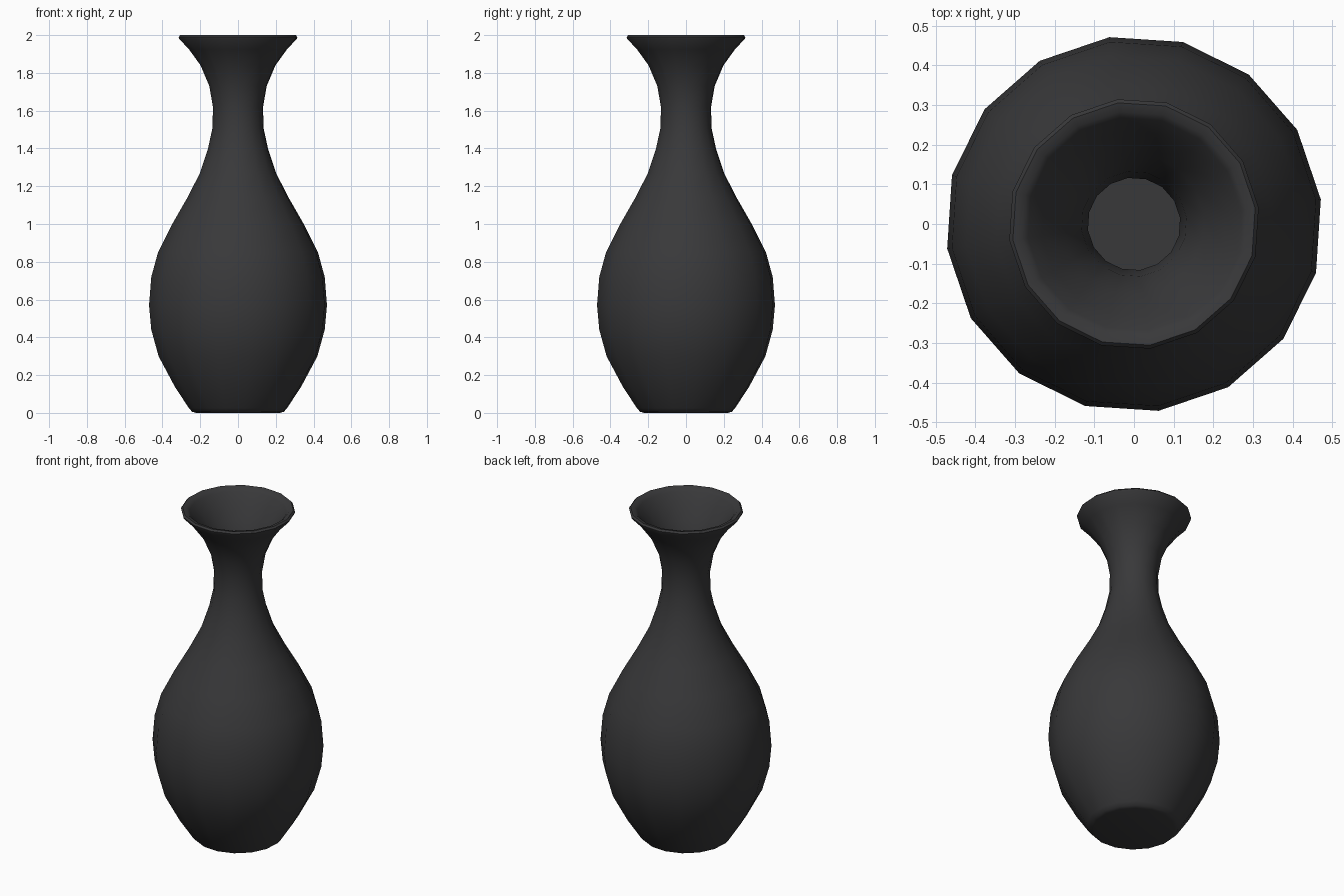
import bpy, bmesh
from math import cos, sin, radians, tau

if "Cube" in bpy.data.objects:
    bpy.data.objects.remove(bpy.data.objects["Cube"])

SIDES = 16
TURN = radians(7.5)

# Outer profile from foot to rim as (radius, height)
outer = [(0.225, 0.0), (0.245, 0.006), (0.262, 0.025), (0.338, 0.14), (0.424, 0.30),
         (0.463, 0.44), (0.475, 0.57), (0.463, 0.72), (0.427, 0.85), (0.351, 1.0),
         (0.27, 1.14), (0.203, 1.27), (0.16, 1.40), (0.136, 1.51), (0.134, 1.62),
         (0.153, 1.73), (0.20, 1.84), (0.262, 1.925), (0.314, 1.98)]
# Rounded lip
lip = [(0.317, 1.99), (0.308, 2.0), (0.285, 1.995), (0.27, 1.98)]
# Inner wall, from throat down to the floor
inner = [(0.235, 1.93), (0.178, 1.84), (0.133, 1.73), (0.117, 1.62), (0.118, 1.51),
         (0.14, 1.40), (0.182, 1.27), (0.248, 1.13), (0.329, 0.99), (0.404, 0.84),
         (0.44, 0.71), (0.45, 0.57), (0.44, 0.45), (0.402, 0.31), (0.318, 0.15),
         (0.24, 0.03)]

bm = bmesh.new()
rings = []
for r, z in outer + lip + inner:
    angles = [TURN + tau * i / SIDES for i in range(SIDES)]
    rings.append([bm.verts.new((r * cos(a), r * sin(a), z)) for a in angles])

# Walls between neighbouring rings
for a, b in zip(rings, rings[1:]):
    for i in range(SIDES):
        j = (i + 1) % SIDES
        bm.faces.new((a[i], a[j], b[j], b[i]))

# Underside and inner floor
bm.faces.new(rings[0][::-1])
bm.faces.new(rings[-1])
bmesh.ops.recalc_face_normals(bm, faces=bm.faces)

mesh = bpy.data.meshes.new("vase")
bm.to_mesh(mesh)
bm.free()
vase = bpy.data.objects.new("vase", mesh)
bpy.context.collection.objects.link(vase)

# Dark glaze
glaze = bpy.data.materials.new("dark_glaze")
glaze.diffuse_color = (0.04, 0.04, 0.042, 1)
glaze.use_nodes = True
glaze.node_tree.nodes["Principled BSDF"].inputs["Base Color"].default_value = glaze.diffuse_color
mesh.materials.append(glaze)

bpy.context.view_layer.objects.active = vase
vase.select_set(True)
bpy.ops.object.shade_smooth_by_angle(angle=radians(50))
